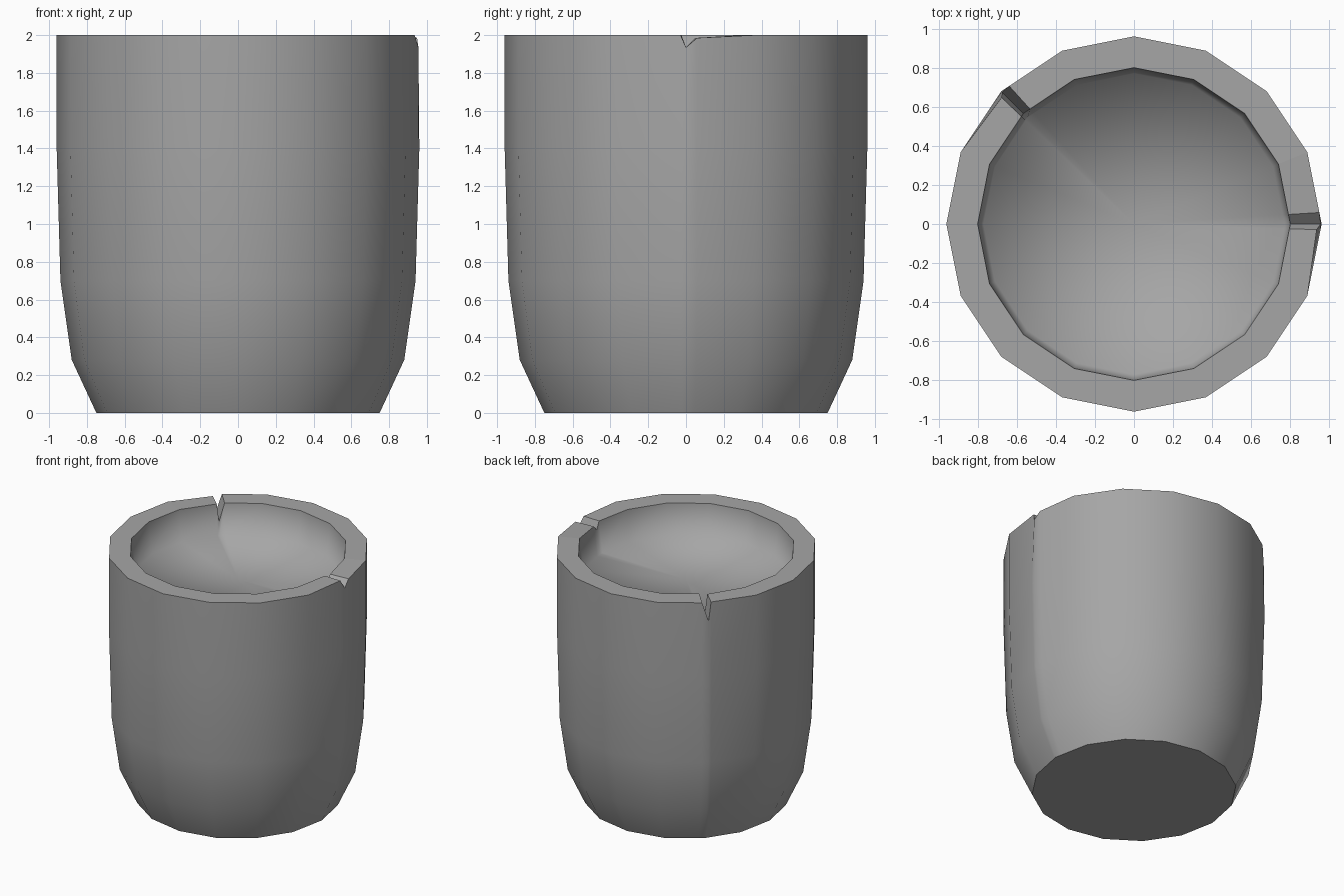
import bpy
import bmesh
from math import cos, sin, tau, floor

cube = bpy.data.objects.get("Cube")
if cube:
    bpy.data.objects.remove(cube, do_unlink=True)

SIDES = 16

# One plain grey for the whole cup
grey = bpy.data.materials.new("stone_grey")
grey.use_nodes = True
colour = (0.38, 0.38, 0.38, 1)
grey.diffuse_color = colour
grey.node_tree.nodes["Principled BSDF"].inputs["Base Color"].default_value = colour

# Wall rings from the base, over the rim and down to the inner floor: radius, height
profile = [(0.75, 0), (0.88, 0.28), (0.94, 0.7), (0.96, 1.4), (0.96, 2),
           (0.80, 2), (0.77, 1.75)]
OUTER_RIM, INNER_RIM = 4, 5

# Columns around the wall: position in sides, drop of the rim, rim inset
columns = [(float(i), 0, 1) for i in range(SIDES)]


def add_notch(side, before, after, depth):
    """Replace a rim corner by a V: before and after are (offset, drop, inset)."""
    columns[:] = [c for c in columns if c[0] != side]
    columns.append((side, depth, 0.995))
    for offset, drop, inset in (before, after):
        columns.append(((side + offset) % SIDES, drop, inset))


add_notch(0, (-0.08, 0, 0.98), (0.16, 0.015, 1), 0.065)
add_notch(6, (-0.13, 0, 1), (0.06, 0.005, 0.98), 0.15)
columns.sort()


def on_polygon(u, radius):
    """Point on the straight-sided outline, u counted in sides."""
    i, t = floor(u), u - floor(u)
    a, b = tau * i / SIDES, tau * (i + 1) / SIDES
    return (radius * (cos(a) * (1 - t) + cos(b) * t),
            radius * (sin(a) * (1 - t) + sin(b) * t))


bm = bmesh.new()
rings = []
for k, (radius, z) in enumerate(profile):
    ring = []
    for u, drop, inset in columns:
        r = radius * inset if k == OUTER_RIM else radius
        lowered = z - drop if k in (OUTER_RIM, INNER_RIM) else z
        ring.append(bm.verts.new((*on_polygon(u, r), lowered)))
    rings.append(ring)

# Walls and rim
count = len(columns)
for lower, upper in zip(rings, rings[1:]):
    for j in range(count):
        n = (j + 1) % count
        bm.faces.new((lower[j], lower[n], upper[n], upper[j]))

# Flat underside and inner floor fanned to its centre
bm.faces.new(rings[0][::-1])
centre = bm.verts.new((0, 0, profile[-1][1]))
for j in range(count):
    bm.faces.new((rings[-1][j], rings[-1][(j + 1) % count], centre))

# Smooth walls, with crisp base, rim and notch edges
for face in bm.faces:
    face.smooth = True
rim = set(rings[OUTER_RIM] + rings[INNER_RIM])
for edge in bm.edges:
    on_rim = all(v in rim for v in edge.verts)
    on_base = all(v in rings[0] for v in edge.verts)
    edge.smooth = not (on_rim or on_base)
bmesh.ops.recalc_face_normals(bm, faces=bm.faces[:])

mesh = bpy.data.meshes.new("chipped_cup")
bm.to_mesh(mesh)
bm.free()
mesh.materials.append(grey)
cup = bpy.data.objects.new("chipped_cup", mesh)
bpy.context.collection.objects.link(cup)
